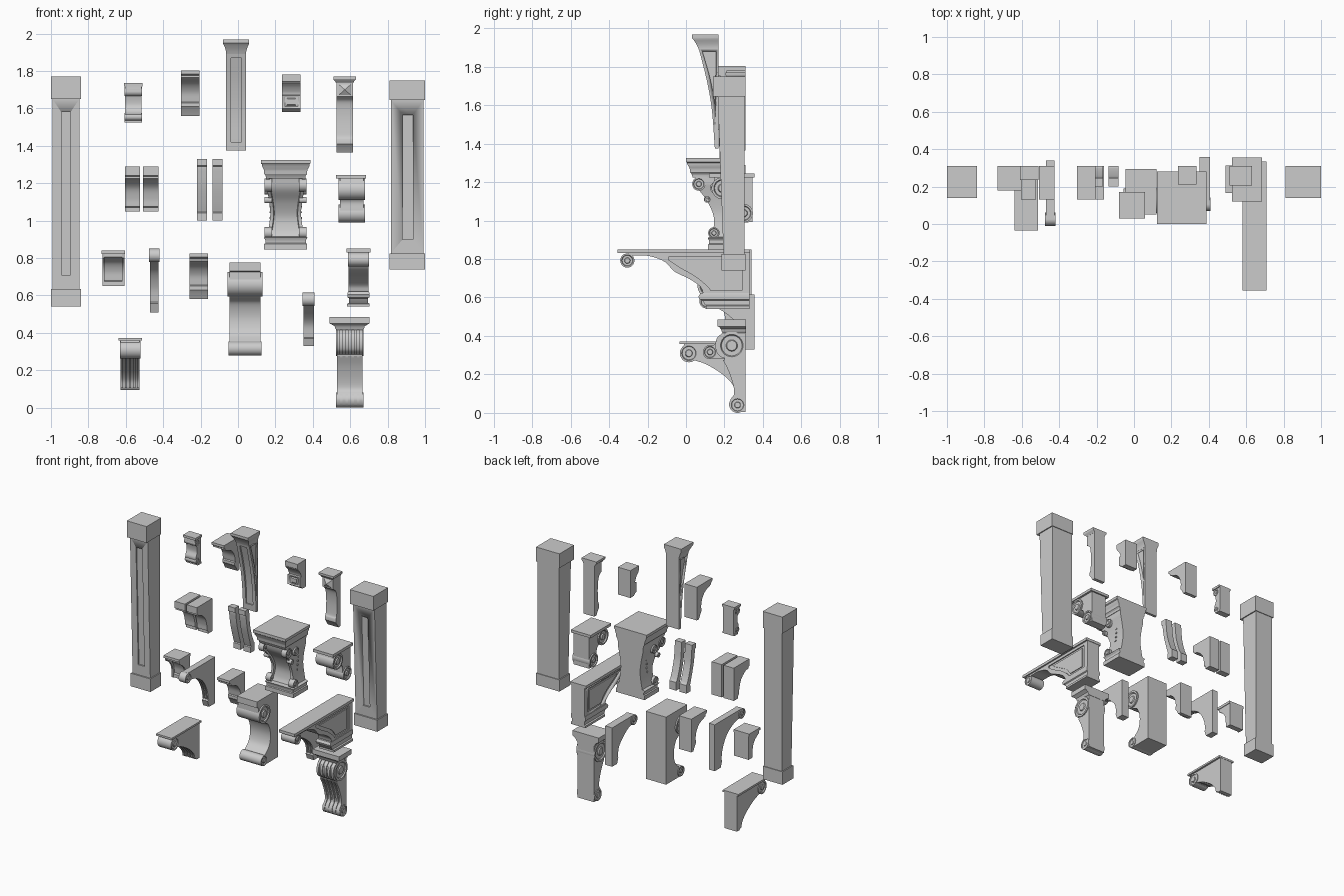
import bpy, bmesh, math
from mathutils import Vector


def finish(name, bm):
    bmesh.ops.remove_doubles(bm, verts=bm.verts, dist=1e-5)
    bmesh.ops.recalc_face_normals(bm, faces=bm.faces)
    me = bpy.data.meshes.new(name)
    bm.to_mesh(me)
    bm.free()
    me.shade_smooth()
    me.set_sharp_from_angle(angle=math.radians(30))
    ob = bpy.data.objects.new(name, me)
    bpy.context.collection.objects.link(ob)
    return ob


def spline(p, n=6):
    """Smooth run through the given points (Catmull-Rom)."""
    v = [Vector(q) for q in p]
    v = [2 * v[0] - v[1]] + v + [2 * v[-1] - v[-2]]
    out = []
    for a, b, c, d in zip(v, v[1:], v[2:], v[3:]):
        for i in range(n):
            t = i / n
            q = 0.5 * (2 * b + (c - a) * t + (2 * a - 5 * b + 4 * c - d) * t ** 2 + (3 * b - a - 3 * c + d) * t ** 3)
            out.append(tuple(q))
    return out + [tuple(p[-1])]


def prof(name, x0, x1, pts):
    """Side profile (y, z) extruded in x; nested lists are smooth runs."""
    line = []
    for p in pts:
        line += spline(p) if isinstance(p, list) else [p]
    bm = bmesh.new()
    f = bm.faces.new([bm.verts.new((x0, y, z)) for y, z in line])
    r = bmesh.ops.extrude_face_region(bm, geom=[f])
    bmesh.ops.translate(bm, vec=(x1 - x0, 0, 0), verts=[v for v in r['geom'] if isinstance(v, bmesh.types.BMVert)])
    return finish(name, bm)


def box(name, x0, x1, y0, y1, z0, z1):
    return prof(name, x0, x1, [(y0, z0), (y1, z0), (y1, z1), (y0, z1)])


def loft(name, cx, back, rows):
    """Stack of rectangles (z, half width, front y) sharing a flat back."""
    bm = bmesh.new()
    rings = [[bm.verts.new((cx + sx * w, y, z)) for sx, y in ((-1, f), (1, f), (1, back), (-1, back))] for z, w, f in rows]
    for a, b in zip(rings, rings[1:]):
        for i in range(4):
            j = (i + 1) % 4
            bm.faces.new((a[i], a[j], b[j], b[i]))
    bm.faces.new(rings[0])
    bm.faces.new(rings[-1])
    return finish(name, bm)


def volute(name, x0, x1, y, z, r, n=32):
    """Scroll roll along x with grooved ends."""
    d = min(.008, r * .15)
    end = [(0, .0), (0, .35), (d, .42), (d, .72), (0, .8), (0, 1)]
    line = [(x0 + a, b * r) for a, b in end] + [(x1 - a, b * r) for a, b in reversed(end)]
    bm = bmesh.new()
    vs = [bm.verts.new((x, y, z + q)) for x, q in line]
    es = [bm.edges.new(e) for e in zip(vs, vs[1:])]
    bmesh.ops.spin(bm, geom=vs + es, cent=(0, y, z), axis=(1, 0, 0), angle=2 * math.pi, steps=n)
    return finish(name, bm)


def ribs(name, x0, x1, n, run, d=.01, fill=.55):
    """Evenly spaced raised ribs following a front curve."""
    pitch = (x1 - x0) / (n - 1 + fill)
    c = spline(run)
    for i in range(n):
        a = x0 + i * pitch
        prof(f"{name}_{i + 1}", a, a + pitch * fill, [(y - d, z) for y, z in c] + [(y + .012, z) for y, z in reversed(c)])


def cut(ob, cutter):
    m = ob.modifiers.new("panel", 'BOOLEAN')
    m.operation, m.object = 'DIFFERENCE', cutter
    bpy.context.view_layer.objects.active = ob
    bpy.ops.object.modifier_apply(modifier=m.name)
    bpy.data.objects.remove(cutter)


# Two tapered pilasters with recessed front panels
for nm, x0, x1, z0, zb, zt, z1, p in (("left", -1, -.84, .54, .635, 1.65, 1.77, (-.945, -.895, .71, 1.58)),
                                      ("right", .81, 1, .74, .825, 1.645, 1.75, (.88, .935, .9, 1.565))):
    fy = lambda z: .195 - .03 * (z - zb) / (zt - zb)
    sh = prof(nm + "_pilaster_shaft", x0 + .008, x1 - .008, [(.305, zb), (fy(zb), zb), (fy(zt), zt), (.305, zt)])
    a, b, c, d = p
    cut(sh, prof("cutter", a, b, [(.1, c), (fy(c) + .01, c), (fy(d) + .01, d), (.1, d)]))
    box(nm + "_pilaster_base", x0, x1, .185, .31, z0, zb)
    box(nm + "_pilaster_head", x0, x1, .14, .31, zt, z1)

# Small scrolled corbel, upper left
box("small_corbel_slab", -.61, -.51, .235, .31, 1.718, 1.735)
small = [(.243, 1.718), (.243, 1.69), (.258, 1.67), (.265, 1.62), (.25, 1.58), (.262, 1.545), (.285, 1.535)]
prof("small_corbel_body", -.603, -.517, [(.31, 1.718), small, (.285, 1.525), (.31, 1.525)])
volute("small_corbel_scroll", -.606, -.514, .265, 1.69, .024)
volute("small_corbel_foot", -.606, -.514, .268, 1.555, .02)
box("small_corbel_base", -.608, -.512, .265, .31, 1.525, 1.537)

# Two matching cove brackets
for nm, x, z in (("upper", -.305, 1.56), ("lower", -.26, .58)):
    prof(nm + "_cove_bracket", x, x + .1, [
        (.31, z + .243), (.13, z + .243), (.13, z + .225), (.145, z + .215), (.145, z + .205), (.155, z + .2),
        [(.165, z + .195), (.215, z + .175), (.25, z + .13), (.262, z + .075)],
        (.255, z + .07), (.255, z + .05), (.27, z + .03), (.285, z), (.31, z)])

# Wide cove bracket
box("wide_cove_slab", -.73, -.603, .18, .31, .822, .84)
prof("wide_cove_body", -.72, -.613, [(.31, .822), (.195, .822), (.195, .805), [(.205, .8), (.25, .775), (.275, .73), (.282, .68)], (.27, .675), (.27, .65), (.31, .65)])
for i, x in enumerate((-.725, -.62)):
    prof(f"wide_cove_edge_{i}", x, x + .012, [(.31, .822), (.188, .822), [(.192, .8), (.235, .77), (.26, .725), (.265, .65)], (.31, .65)])

# Pair of plain brackets
for i, x in enumerate((-.605, -.507)):
    prof(f"plain_bracket_{i + 1}", x, x + .082, [(.31, 1.29), (.13, 1.29), (.13, 1.24), (.142, 1.235), [(.142, 1.225), (.18, 1.215), (.225, 1.175), (.245, 1.12), (.25, 1.075)], (.262, 1.07), (.262, 1.05), (.31, 1.05)])

# Pair of thin curved braces
for i, x in enumerate((-.22, -.137)):
    prof(f"curved_brace_{i + 1}", x, x + .055, [
        (.2, 1.33), (.2, 1.295), (.21, 1.29), [(.21, 1.28), (.225, 1.19), (.25, 1.1), (.268, 1.045)], (.262, 1.04), (.262, 1),
        (.31, 1), (.31, 1.06), [(.3, 1.07), (.28, 1.12), (.258, 1.2), (.248, 1.29)], (.245, 1.33)])

# Tall flared bracket with front and side panels
tall = prof("tall_bracket_body", -.063, .043, [(.17, 1.375), (.15, 1.375), [(.15, 1.375), (.135, 1.57), (.11, 1.72), (.065, 1.9)], (.17, 1.9)])
cut(tall, prof("cutter", -.038, .018, [[(.155, 1.42), (.147, 1.57), (.122, 1.72), (.082, 1.87)], (0, 1.87), (0, 1.42)]))
for x in (-.073, .035):
    cut(tall, prof("cutter", x, x + .018, [[(.153, 1.6), (.125, 1.74), (.085, 1.88)], (.156, 1.88)]))
loft("tall_bracket_cap", -.01, .17, [(1.89, .054, .066), (1.905, .054, .06), (1.92, .058, .052), (1.935, .064, .042), (1.945, .069, .035), (1.95, .07, .03), (1.968, .07, .03)])

# Small block bracket with square panel
blk = prof("block_bracket", .235, .335, [(.31, 1.78), (.21, 1.78), (.21, 1.745), (.216, 1.74), [(.216, 1.735), (.235, 1.715), (.25, 1.69), (.255, 1.672)], (.24, 1.67), (.24, 1.6), (.26, 1.59), (.27, 1.58), (.31, 1.58)])
cut(blk, box("cutter", .25, .32, .2, .248, 1.609, 1.662))
loft("block_bracket_panel", .285, .25, [(1.615, .026, .249), (1.622, .02, .241), (1.65, .02, .241), (1.657, .026, .249)])

# Slim bracket with pointed stud
loft("slim_bracket_cap", .57, .31, [(1.735, .046, .222), (1.745, .05, .216), (1.752, .058, .208), (1.757, .06, .205), (1.77, .06, .205)])
prof("slim_bracket_body", .527, .615, [(.31, 1.74), (.225, 1.74), (.225, 1.665), [(.235, 1.66), (.26, 1.63), (.27, 1.55), (.265, 1.46), (.255, 1.435)], (.255, 1.41), (.268, 1.395), (.285, 1.365), (.31, 1.365)])
bm = bmesh.new()
q = [bm.verts.new((.571 + sx * .034, .226, 1.7 + sz * .03)) for sx, sz in ((-1, -1), (1, -1), (1, 1), (-1, 1))]
tip = bm.verts.new((.571, .207, 1.7))
for i in range(4):
    bm.faces.new((q[i], q[(i + 1) % 4], tip))
bm.faces.new(q)
finish("slim_bracket_stud", bm)

# Large capital: moulded top, waisted body, scrolled edge strips
CX = .255
loft("capital_top", CX, .28, [(1.225, .105, .035), (1.24, .107, .03), (1.25, .115, .022), (1.265, .115, .02), (1.275, .118, .018), (1.29, .126, .008), (1.3, .126, .005), (1.305, .132, 0), (1.325, .132, 0)])
front = spline([(.06, 1.23), (.075, 1.17), (.125, 1.1), (.158, 1.02), (.155, .95), (.135, .9)])
waist = lambda z: .078 + .024 * min(1, abs(z - 1.04) / .15) ** 1.5
loft("capital_body", CX, .28, [(z, waist(z), y) for y, z in front])
for s in (-1, 1):
    bm = bmesh.new()
    rows = [[bm.verts.new((CX + s * (waist(z) + a), y + b, z)) for a, b in ((.004, .05), (.004, -.014), (-.014, -.014), (-.02, .01))] for y, z in front]
    for a, b in zip(rows, rows[1:]):
        for i in range(3):
            bm.faces.new((a[i], a[i + 1], b[i + 1], b[i]))
    finish("capital_edge_strip", bm)
    for y, z, r in ((.067, 1.19, .035), (.155, 1.17, .03), (.145, .935, .03), (.11, 1.11, .017)):
        xa = CX + s * .092
        volute("capital_scroll", xa - .02, xa + .02, y, z, r, 20)
    for i in range(6):
        box("capital_bead", CX + s * waist(1.02) - .008, CX + s * waist(1.02) + .008, .19 + .004 * i, .2 + .004 * i, .95 + i * .03, .96 + i * .03)
loft("capital_base", CX, .28, [(.845, .115, .115), (.875, .115, .115), (.88, .108, .12), (.895, .108, .12), (.91, .118, .112), (.915, .1, .13)])

# Double-roll bracket, right
box("double_roll_slab", .525, .685, .12, .355, 1.225, 1.245)
prof("double_roll_body", .545, .67, [(.345, 1.225), (.15, 1.225), (.135, 1.17), [(.19, 1.12), (.23, 1.125), (.255, 1.1), (.255, 1.05)], [(.27, 1.01), (.3, .992), (.345, .992)]])
volute("double_roll_upper", .536, .679, .19, 1.168, .057)
volute("double_roll_lower", .536, .679, .3, 1.038, .048)

# Long bracket with slab, front roll and side panels
box("long_bracket_slab", .58, .708, -.355, .333, .83, .85)
arm = prof("long_bracket_body", .592, .697, [(.33, .83), (-.3, .83), (-.3, .822), [(-.27, .818), (-.19, .815), (-.11, .785), (-.06, .735), (.02, .695), (.075, .655), (.09, .62)], (.33, .62)])
for x in (.58, .689):
    cut(arm, prof("cutter", x, x + .02, [(.29, .81), (-.09, .81), [(-.09, .795), (-.02, .75), (.05, .71), (.11, .66), (.13, .635)], (.29, .635)]))
    prof("long_bracket_inner_panel", x + .012 if x < .6 else x - .004, x + .024 if x < .6 else x + .006, [(.27, .795), (-.05, .795), [(-.03, .78), (.03, .745), (.1, .7), (.14, .65)], (.27, .65)])
volute("long_bracket_roll", .588, .701, -.305, .792, .037)
loft("long_bracket_base", .644, .33, [(.54, .06, .105), (.555, .06, .105), (.56, .051, .1), (.585, .051, .085), (.59, .058, .07), (.605, .06, .065), (.622, .056, .075)])

# Slender roll-top brackets
for nm, x0, x1, y, z, h, b in (("left", -.475, -.42, -.01, .85, .34, .34), ("right", .345, .41, .07, .615, .285, .357)):
    w = b - y
    run = [(y + .05, z - .06), (y + w * .35, z - .07), (y + w * .6, z - .12), (y + w * .75, z - h * .6), (y + w * .8, z - h * .84)]
    prof(nm + "_slender_body", x0 + .004, x1 - .004, [(b, z), (y + .035, z), (y + .01, z - .03), run, (b - w * .25, z - h * .86), (b - w * .2, z - h), (b, z - h)])
    volute(nm + "_slender_roll", x0, x1, y + .036, z - .036, .036)
    ribs(nm + "_slender_rib", x0 + .004, x1 - .004, 3, run, .007)

# Fluted shelf bracket, lower left
box("shelf_slab", -.64, -.513, -.035, .307, .358, .372)
shelf = [(.05, .275), (.12, .25), (.2, .2), (.25, .15), (.265, .105)]
prof("shelf_body", -.627, -.527, [(.305, .36), (-.01, .36), (-.02, .31), shelf, (.275, .095), (.305, .095)])
volute("shelf_roll", -.632, -.522, .015, .31, .047)
ribs("shelf_rib", -.627, -.527, 5, shelf)

# Large plain scroll bracket, centre
prof("large_scroll_body", -.045, .12, [(.295, .775), (.05, .775), (.05, .73), (.065, .725), (.065, .65), [(.13, .59), (.18, .56), (.205, .48), (.19, .4), (.14, .35)], (.14, .28), (.295, .28)])
volute("large_scroll_upper", -.055, .13, .125, .66, .065)
volute("large_scroll_lower", -.05, .125, .125, .316, .037)

# Fluted console with moulded cap, lower right
loft("console_cap", .597, .312, [(.415, .07, .19), (.425, .078, .185), (.435, .08, .182), (.447, .1, .172), (.45, .107, .165), (.485, .107, .165)])
upper = [(.2, .415), (.172, .39), (.163, .35), (.172, .31), (.2, .285)]
lower = [(.2, .275), (.228, .22), (.252, .15), (.258, .1), (.24, .07), (.232, .042), (.245, .012), (.27, .004)]
prof("console_body", .53, .665, [(.31, .42), upper, lower, (.31, .004)])
ribs("console_upper_rib", .53, .665, 5, upper)
ribs("console_lower_rib", .53, .665, 5, lower, .008)
volute("console_upper_scroll", .523, .672, .238, .35, .073)
volute("console_lower_scroll", .525, .67, .268, .041, .041)
